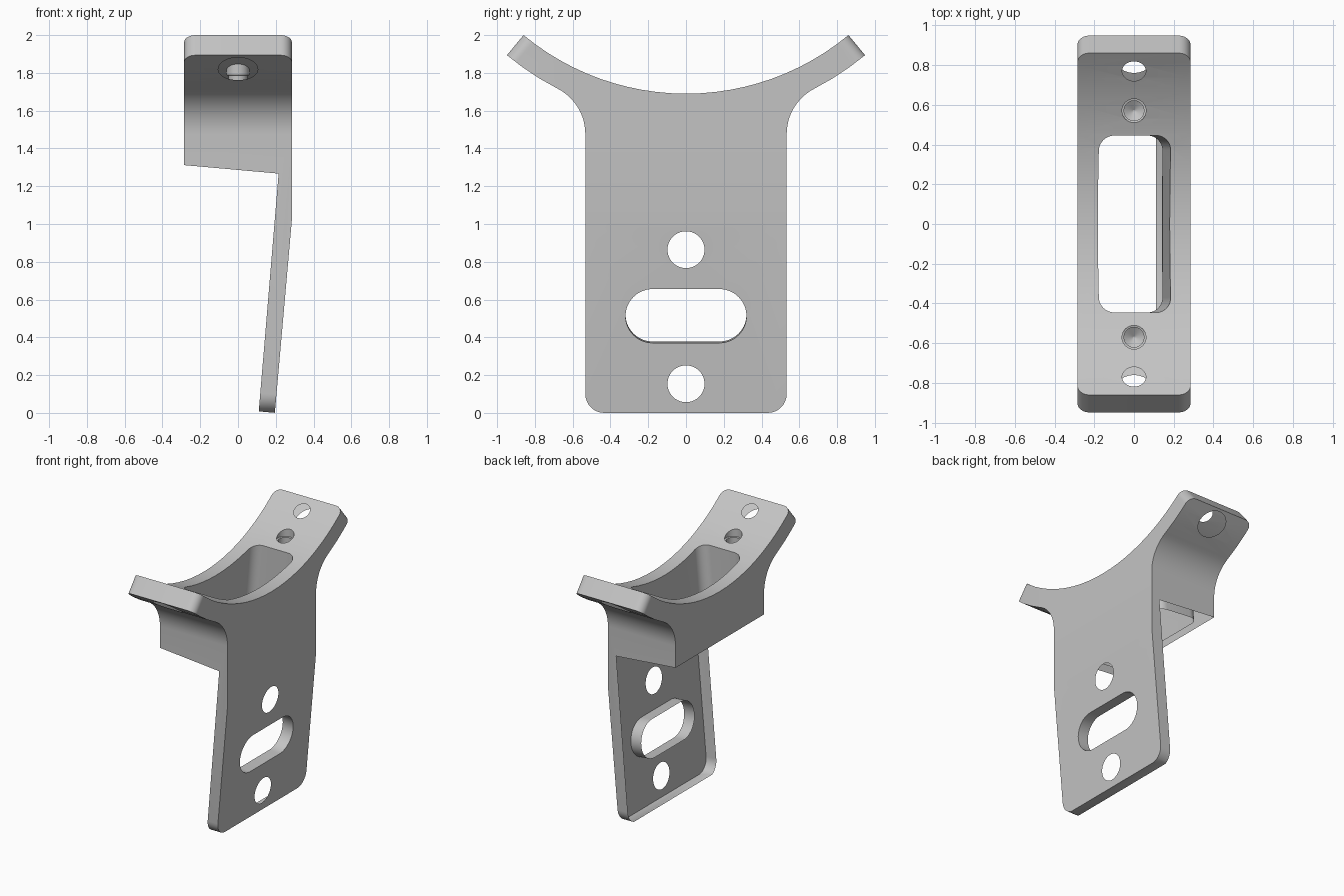
import bpy, bmesh, math
from mathutils import Matrix, Vector

if "Cube" in bpy.data.objects:
    bpy.data.objects.remove(bpy.data.objects["Cube"])

grey = bpy.data.materials.new("plain grey")
grey.diffuse_color = (0.55, 0.55, 0.55, 1)
grey.use_nodes = True
grey.node_tree.nodes["Principled BSDF"].inputs["Base Color"].default_value = grey.diffuse_color

TILT = math.atan(0.088)          # lean of the mounting plate
ARC_Z, R_IN = 3.038, 1.348       # centre height and radius of the saddle
R_OUT = R_IN + 0.138
HALF_X, HALF_Y = 0.285, 0.533
ROUND_HOLES = (0.864, 0.154)     # heights of the round plate holes


def arc(cx, cy, r, a0, a1, n):
    return [(cx + r * math.cos(a0 + (a1 - a0) * i / n),
             cy + r * math.sin(a0 + (a1 - a0) * i / n)) for i in range(n + 1)]


def rounded(hw, hh, r, n=10):
    pts = []
    for k, (sx, sy) in enumerate([(1, 1), (-1, 1), (-1, -1), (1, -1)]):
        a = k * math.pi / 2
        for p in arc(sx * (hw - r), sy * (hh - r), r, a, a + math.pi / 2, n):
            if not pts or (Vector(p) - Vector(pts[-1])).length > 1e-5:
                pts.append(p)
    if (Vector(pts[0]) - Vector(pts[-1])).length < 1e-5:
        pts.pop()
    return pts


def circle(r, n=40):
    return arc(0, 0, r, 0, 2 * math.pi, n)[:-1]


def frame(u, v, w, origin=(0, 0, 0)):
    m = Matrix((Vector(u), Vector(v), Vector(w))).transposed().to_4x4()
    m.translation = Vector(origin)
    return m


def loft(name, rings, m):
    """Closed solid through stacked outlines given as (points, height)."""
    bm = bmesh.new()
    loops = [[bm.verts.new(m @ Vector((p[0], p[1], w))) for p in pts] for pts, w in rings]
    n = len(loops[0])
    for a, b in zip(loops, loops[1:]):
        for i in range(n):
            j = (i + 1) % n
            bm.faces.new((a[i], a[j], b[j], b[i]))
    bm.faces.new(loops[0][::-1])
    bm.faces.new(loops[-1])
    bmesh.ops.recalc_face_normals(bm, faces=bm.faces)
    me = bpy.data.meshes.new(name)
    bm.to_mesh(me)
    bm.free()
    ob = bpy.data.objects.new(name, me)
    bpy.context.collection.objects.link(ob)
    me.materials.append(grey)
    return ob


def combine(ob, tool, op):
    mod = ob.modifiers.new("cut", 'BOOLEAN')
    mod.operation, mod.solver, mod.object = op, 'EXACT', tool
    bpy.context.view_layer.objects.active = ob
    bpy.ops.object.modifier_apply(modifier=mod.name)
    bpy.data.objects.remove(tool)


# side outline: saddle arc, arm ends, fillets, rounded plate bottom
tip = math.asin(0.86 / R_IN)
fr = 0.27
fy = HALF_Y + fr
fz = ARC_Z - math.sqrt((R_OUT + fr) ** 2 - fy ** 2)
meet = math.atan2(fy, ARC_Z - fz)
down = -math.pi / 2
half = arc(0, ARC_Z, R_OUT, down + tip, down + meet, 3)
half += arc(fy, fz, fr, math.pi / 2 + meet, math.pi, 12)[1:]
half += arc(HALF_Y - 0.1, 0.1, 0.1, 0, down, 8)
outline = half + [(-y, z) for y, z in reversed(half)]
outline += arc(0, ARC_Z, R_IN, down - tip, down + tip, 24)
side = frame((0, 1, 0), (0, 0, 1), (1, 0, 0))
bracket = loft("saddle_bracket", [(outline, -HALF_X), (outline, HALF_X)], side)

# round the four arm corners
bm = bmesh.new()
bm.from_mesh(bracket.data)
ends = []
for e in bm.edges:
    a, b = e.verts[0].co, e.verts[1].co
    if (abs(a.x - b.x) < 1e-5 and min(abs(a.y), abs(b.y)) > 0.855
            and abs(e.calc_length() - 0.138) < 0.003):
        ends.append(e)
bmesh.ops.bevel(bm, geom=ends, offset=0.06, segments=8, profile=0.5, affect='EDGES')
bm.to_mesh(bracket.data)
bm.free()

# trim to the front outline: block above, leaning plate below
front_pts = [(-0.4, 2.2), (-0.4, 1.322), (0.215, 1.267), (0.11, 0.008),
             (0.195, 0.0005), (0.285, 1.02), (0.389, 2.2)]
front = frame((1, 0, 0), (0, 0, 1), (0, -1, 0))
combine(bracket, loft("front_trim", [(front_pts, -1.2), (front_pts, 1.2)], front), 'INTERSECT')

# window through the block, leaning with the plate
s, c = math.sin(TILT), math.cos(TILT)
lean = frame((c, 0, -s), (0, 1, 0), (s, 0, c), (0, 0, 1.70))
win = rounded(0.18, 0.445, 0.075)
combine(bracket, loft("window_cutter", [(win, -0.55), (win, 0.3)], lean), 'DIFFERENCE')

# two round holes and a slot square to the plate
plate_cuts = [(z, circle(0.098)) for z in ROUND_HOLES]
plate_cuts.append((0.513, rounded(0.32, 0.143, 0.143, 14)))
for z, pts in plate_cuts:
    m = frame((0, 1, 0), (s, 0, c), (c, 0, -s), (0.195 + 0.088 * z, 0, z))
    combine(bracket, loft("plate_cutter", [(pts, -0.2), (pts, 0.1)], m), 'DIFFERENCE')

# arm holes, wider below than above, and blind drilled holes
th = math.asin(0.77 / R_IN)
arm_axes = [Vector((0, sy * math.sin(th), -math.cos(th))) for sy in (-1, 1)]
for sy, out in zip((-1, 1), arm_axes):
    m = frame((1, 0, 0), out.cross(Vector((1, 0, 0))), out, (0, 0, ARC_Z))
    rings = [(circle(0.06), R_IN - 0.06), (circle(0.06), R_IN + 0.005),
             (circle(0.105), R_OUT - 0.01), (circle(0.105), R_OUT + 0.06)]
    combine(bracket, loft("arm_cutter", rings, m), 'DIFFERENCE')
    m = frame((1, 0, 0), (0, 1, 0), (0, 0, 1), (0, sy * 0.57, 0))
    drill = [(circle(0.004), 1.695), (circle(0.05), 1.725), (circle(0.05), 1.785),
             (circle(0.06), 1.788), (circle(0.06), 1.95)]
    combine(bracket, loft("drill_cutter", drill, m), 'DIFFERENCE')

# open the shell: plate back, block underside, and the walls of the plain holes
bm = bmesh.new()
bm.from_mesh(bracket.data)
bm.normal_update()


def is_open(f):
    p, n = f.calc_center_median(), f.normal
    if n.x < -0.98 and p.z < 1.27 and p.x > 0.05:
        return True
    if n.z < -0.98 and 1.24 < p.z < 1.35:
        return True
    if abs(n.x) < 0.3 and any(math.hypot(p.y, p.z - z) < 0.112 for z in ROUND_HOLES):
        return True
    for out in arm_axes:
        d = p - Vector((0, 0, ARC_Z))
        if ((d - out * d.dot(out)).length < 0.107 and d.dot(out) > 0
                and abs(p.y) > 0.66 and abs(n.dot(out)) < 0.9):
            return True
    return False


bmesh.ops.delete(bm, geom=[f for f in bm.faces if is_open(f)], context='FACES')
bm.to_mesh(bracket.data)
bm.free()

bpy.ops.object.select_all(action='DESELECT')
bracket.select_set(True)
bpy.context.view_layer.objects.active = bracket
bpy.ops.object.shade_smooth_by_angle(angle=math.radians(30))
